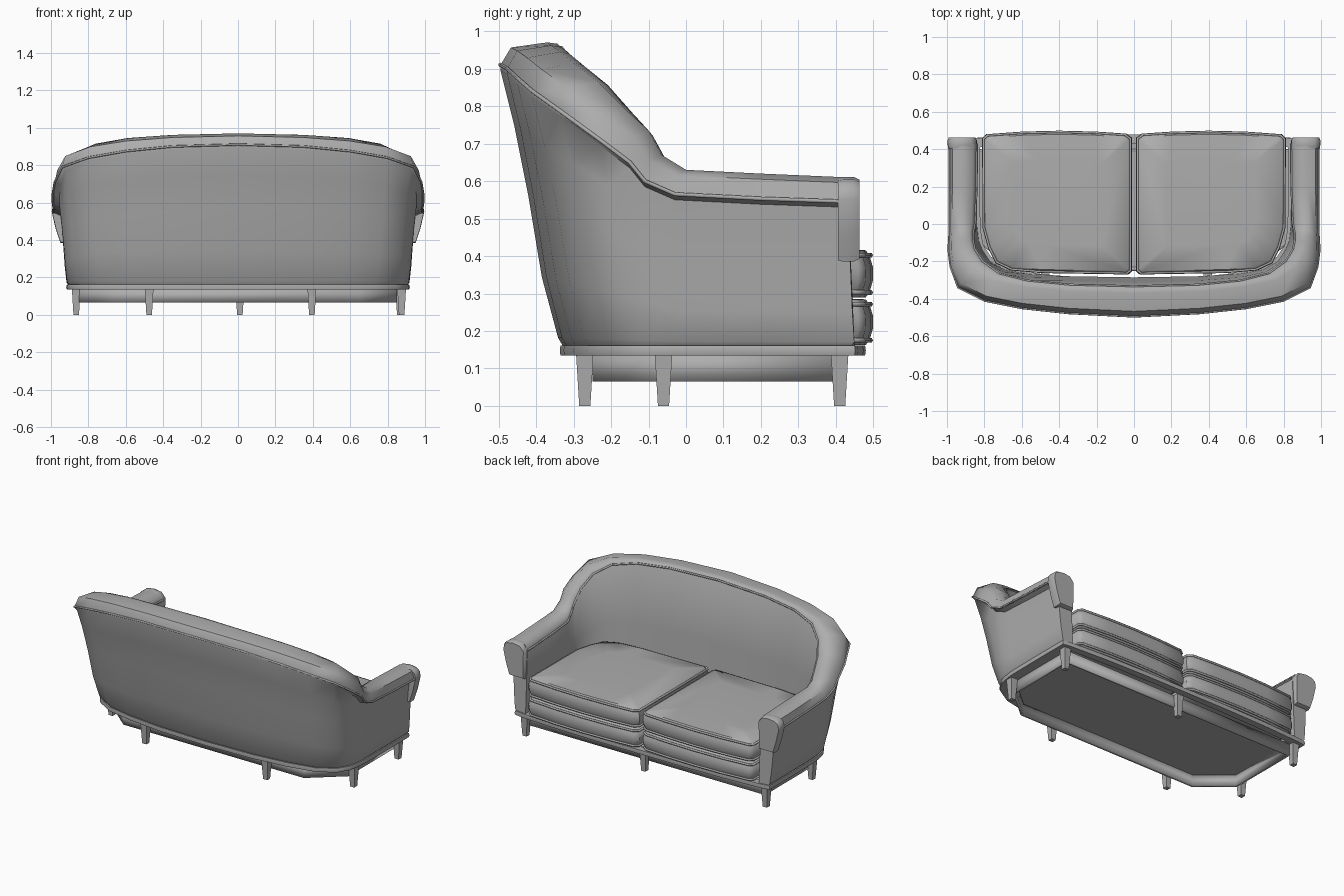
import bpy, bmesh, math
from mathutils import Vector, Matrix

if "Cube" in bpy.data.objects:
    bpy.data.objects.remove(bpy.data.objects["Cube"], do_unlink=True)

GREY = (0.42, 0.42, 0.42, 1)
mat = bpy.data.materials.new("grey_upholstery")
mat.use_nodes = True
mat.diffuse_color = GREY
bsdf = mat.node_tree.nodes["Principled BSDF"]
bsdf.inputs["Base Color"].default_value = GREY
bsdf.inputs["Roughness"].default_value = 0.8


def finish(name, bm, angle=40):
    """Turn a bmesh into a shaded object."""
    bmesh.ops.recalc_face_normals(bm, faces=bm.faces)
    mesh = bpy.data.meshes.new(name)
    bm.to_mesh(mesh)
    bm.free()
    obj = bpy.data.objects.new(name, mesh)
    bpy.context.collection.objects.link(obj)
    mesh.materials.append(mat)
    bpy.ops.object.select_all(action='DESELECT')
    obj.select_set(True)
    bpy.context.view_layer.objects.active = obj
    bpy.ops.object.shade_smooth_by_angle(angle=math.radians(angle))
    return obj


def loft(name, rows, ring=False, cap_rows=False, cap_ends=False, wrap=False, angle=40):
    """Skin a list of point rows; optionally close along or across them."""
    bm = bmesh.new()
    grid = [[bm.verts.new(p) for p in row] for row in rows]
    n = len(rows[0])
    pairs = list(zip(grid, grid[1:])) + ([(grid[-1], grid[0])] if wrap else [])
    for a, b in pairs:
        for i in range(n if ring else n - 1):
            j = (i + 1) % n
            bm.faces.new((a[i], a[j], b[j], b[i]))
    if cap_rows:
        bm.faces.new(grid[0])
        bm.faces.new(grid[-1])
    if cap_ends:
        bm.faces.new([row[0] for row in grid])
        bm.faces.new([row[-1] for row in grid])
    return finish(name, bm, angle)


def piping(name, points, closed=False, radius=0.006):
    curve = bpy.data.curves.new(name, 'CURVE')
    curve.dimensions = '3D'
    curve.bevel_depth = radius
    curve.bevel_resolution = 1
    spline = curve.splines.new('POLY')
    spline.points.add(len(points) - 1)
    for sp, p in zip(spline.points, points):
        sp.co = (*p, 1)
    spline.use_cyclic_u = closed
    curve.materials.append(mat)
    bpy.context.collection.objects.link(bpy.data.objects.new(name, curve))


def both_sides(half):
    """Mirror a path that starts on the centre line."""
    return [Vector((-p[0], *p[1:])) for p in reversed(half[1:])] + [Vector(p) for p in half]


def at_height(plan, z):
    return [Vector((x, y, z)) for x, y in plan]


# Guide lines of the wrap-around shell, from back centre to arm front
outer_seam = [(0, -.495, .91), (.35, -.477, .9), (.6, -.45, .875), (.8, -.41, .84),
              (.94, -.34, .79), (.98, -.23, .71), (.99, -.15, .65), (.99, -.11, .6),
              (.985, -.03, .565), (.985, .2, .553), (.985, .43, .545)]
crest = [(0, -.37, .97), (.35, -.36, .962), (.59, -.335, .945), (.76, -.3, .915),
         (.87, -.235, .865), (.92, -.16, .79), (.935, -.1, .735), (.935, -.065, .67),
         (.93, 0, .63), (.925, .2, .62), (.92, .43, .61)]
inner_seam = [(0, -.333, .955), (.34, -.325, .945), (.57, -.303, .925), (.72, -.265, .89),
              (.81, -.2, .83), (.85, -.135, .75), (.86, -.085, .68), (.86, -.05, .62),
              (.85, 0, .585), (.842, .2, .575), (.84, .43, .565)]
base_plan = [(0, -.335), (.34, -.325), (.57, -.3), (.74, -.265), (.85, -.2), (.895, -.13),
             (.905, -.08), (.91, -.04), (.913, 0), (.915, .2), (.915, .45)]
seat_plan = [(0, -.285), (.33, -.28), (.56, -.268), (.69, -.245), (.77, -.2), (.81, -.14),
             (.83, -.09), (.835, -.05), (.84, 0), (.84, .2), (.84, .45)]

# Shell: outer body, rolled top, inner wall
base = at_height(base_plan, .16)
seat = at_height(seat_plan, .16)
O, C, I = ([Vector(p) for p in line] for line in (outer_seam, crest, inner_seam))
tuck = [Vector((p.x - .035 * min(max(i - 3, 0) / 2, 1), p.y, p.z - .015)) for i, p in enumerate(O)]


def body_row(height, spread):
    return [Vector((b.x + (t.x - b.x) * spread, b.y + (t.y - b.y) * spread,
                    b.z + (t.z - b.z) * height)) for b, t in zip(base, tuck)]


def bulge(edge, top, amount):
    """Round the roll towards the corner between its edge and its crest."""
    row = []
    for e, t in zip(edge, top):
        mid = (e + t) / 2
        row.append(mid + (Vector((e.x, e.y, t.z)) - mid) * amount)
    return row


inner_mid = [i.lerp(s, .5) for i, s in zip(I, seat)]
rows = [[Vector((p.x * .99, p.y * .98, p.z)) for p in base], body_row(.03, .04),
        body_row(.25, .31), body_row(.55, .54), body_row(.8, .77), tuck, O,
        bulge(O, C, .55), C, bulge(I, C, .5), I, inner_mid, seat]
loft("sofa_shell", [both_sides(r) for r in rows], cap_ends=True, angle=50)
piping("outer_seam_piping", both_sides(O))
piping("inner_seam_piping", both_sides(I))

# Drooping front pads on the arms
pad_profile = [(.845, .385), (.95, .385), (.975, .46), (.996, .55), (.99, .585), (.965, .604),
               (.92, .611), (.87, .603), (.842, .57)]
for side, s in (("left", 1), ("right", -1)):
    centre = Vector((.915, 0, .5))
    pad_rows = []
    for y, k in ((.405, .97), (.42, 1), (.448, 1), (.463, .93)):
        pad_rows.append([Vector((s * (centre.x + (x - centre.x) * k), y,
                                 centre.z + (z - centre.z) * k)) for x, z in pad_profile])
    loft(side + "_arm_front_pad", pad_rows, ring=True, cap_rows=True, angle=50)

# Seat cushions, two stacked on each side
cushion_plan = [(.012, -.255), (.03, -.27), (.5, -.262), (.66, -.248), (.74, -.21), (.78, -.13),
                (.81, -.02), (.812, .46), (.79, .48), (.6, .494), (.4, .499), (.2, .494),
                (.04, .483), (.012, .462)]


def cushion(name, s, low, high):
    mid = Vector((.41, .11))

    def outline(scale, z):
        return [Vector((s * (mid.x + (x - mid.x) * scale), mid.y + (y - mid.y) * scale, z))
                for x, y in cushion_plan]
    h = high - low
    layers = [(.6, 0), (.95, .02), (.975, .12), (.985, .22), (.998, .35), (1, .5),
              (.998, .65), (.985, .78), (.975, .88), (.95, .98), (.6, 1.03)]
    loft(name, [outline(k, low + h * t) for k, t in layers], ring=True, cap_rows=True, angle=50)
    for edge, t in (("lower", .12), ("upper", .88)):
        piping(name + "_" + edge + "_piping", outline(.982, low + h * t), True, .007)


for side, s in (("left", 1), ("right", -1)):
    cushion(side + "_seat_cushion", s, .287, .418)
    cushion(side + "_lower_cushion", s, .16, .287)

# Trim band under the upholstery, closed along a bowed front
front_edge = [(.86, .458), (.6, .472), (.3, .478)]
trim = [Vector((x, y)) for x, y in base_plan + front_edge]
trim_loop = both_sides(trim)


def trim_row(scale, z):
    return [Vector((p.x * scale, .05 + (p.y - .05) * scale, z)) for p in trim_loop]


loft("base_trim", [trim_row(1, .135), trim_row(1.004, .148), trim_row(1, .161),
                   trim_row(.9, .161), trim_row(.9, .135)], ring=True, wrap=True)

# Open skirt frame with a recessed bottom panel
skirt_plan = [(0, -.25), (.65, -.25), (.85, -.08), (.85, .4)]
skirt_loop = both_sides(at_height(skirt_plan, .065))
skirt_top = [Vector((p.x, p.y, .14)) for p in skirt_loop]
skirt = loft("skirt_frame", [skirt_loop, skirt_top], ring=True, angle=20)
thick = skirt.modifiers.new("thickness", 'SOLIDIFY')
thick.thickness = .02
bm = bmesh.new()
bm.faces.new([bm.verts.new((p.x, p.y, .134)) for p in skirt_loop])
finish("bottom_panel", bm)

# Tapered square legs
legs = {"front_left": (.865, .41), "front_right": (-.865, .41), "front_middle": (.01, .41),
        "side_left": (.875, -.06), "side_right": (-.865, -.06),
        "back_left": (.395, -.27), "back_right": (-.475, -.27)}
for name, (x, y) in legs.items():
    bm = bmesh.new()
    place = Matrix.Translation((x, y, .07)) @ Matrix.Rotation(math.pi / 4, 4, 'Z')
    bmesh.ops.create_cone(bm, cap_ends=True, segments=4, radius1=.021, radius2=.033,
                          depth=.14, matrix=place)
    finish(name + "_leg", bm, 20)
